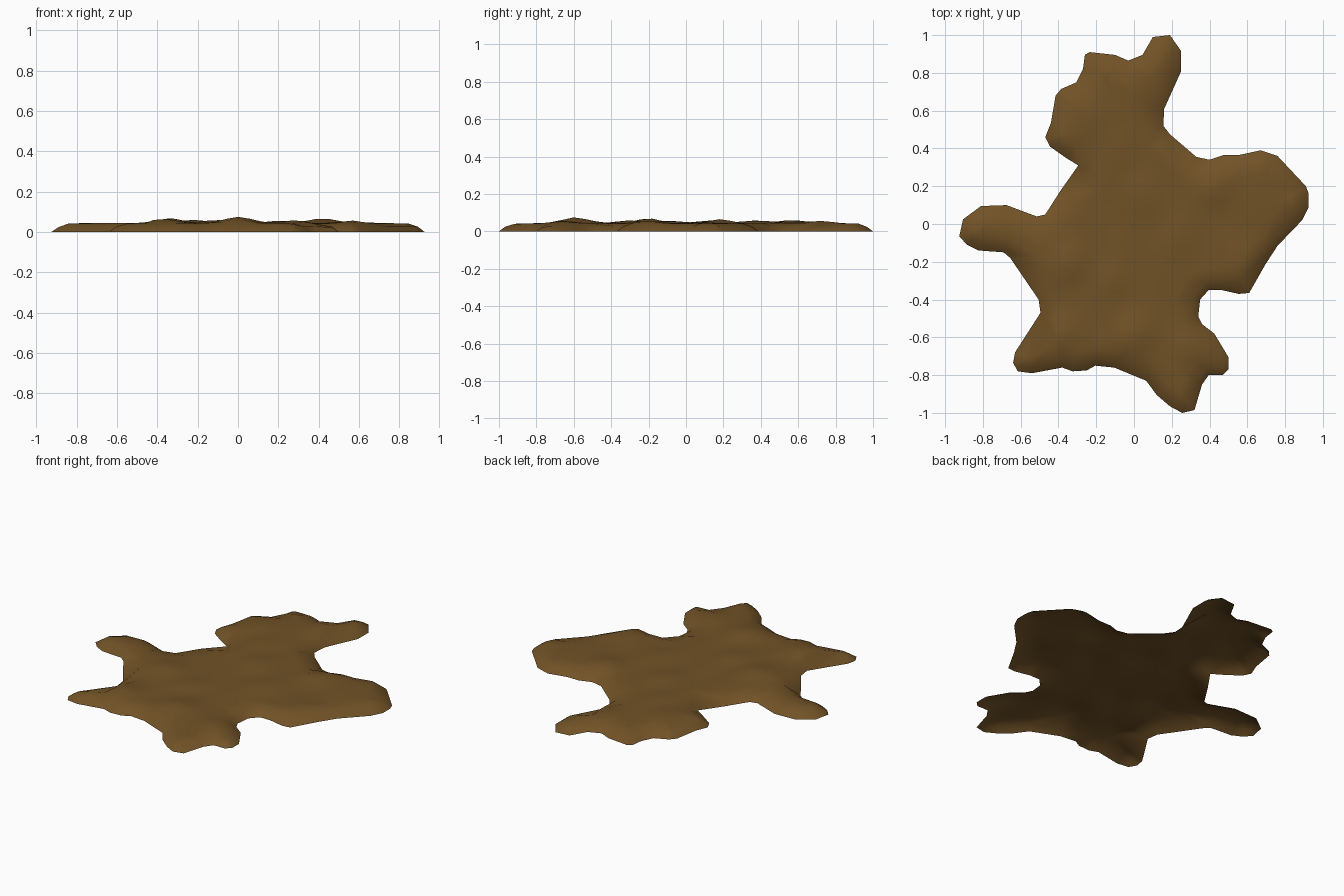
import bpy, bmesh, math
from mathutils import Vector
from mathutils.geometry import delaunay_2d_cdt, intersect_point_line

if "Cube" in bpy.data.objects:
    bpy.data.objects.remove(bpy.data.objects["Cube"])

# Outline of the patch, clockwise seen from above
OUTLINE = [Vector(p) for p in (
    (.10, .99), (.19, 1.0), (.25, .915), (.25, .81), (.16, .61), (.155, .52), (.19, .475),
    (.33, .355), (.40, .34), (.475, .365), (.555, .365), (.67, .39), (.76, .36), (.91, .20),
    (.925, .16), (.925, .09), (.89, .02), (.76, -.115), (.695, -.215), (.61, -.365),
    (.555, -.37), (.465, -.35), (.395, -.35), (.35, -.40), (.34, -.49), (.36, -.53),
    (.425, -.58), (.50, -.705), (.50, -.77), (.47, -.80), (.395, -.80), (.36, -.85),
    (.32, -.985), (.255, -1.0), (.19, -.965), (.12, -.905), (.065, -.83), (-.105, -.76),
    (-.205, -.75), (-.25, -.775), (-.325, -.78), (-.38, -.76), (-.54, -.79), (-.615, -.78),
    (-.64, -.735), (-.63, -.68), (-.495, -.47), (-.505, -.40), (-.655, -.18), (-.69, -.15),
    (-.825, -.14), (-.885, -.11), (-.925, -.065), (-.905, .025), (-.81, .095), (-.675, .10),
    (-.515, .04), (-.47, .05), (-.39, .175), (-.295, .31), (-.36, .35), (-.445, .41),
    (-.47, .46), (-.44, .535), (-.415, .68), (-.385, .715), (-.305, .75), (-.27, .82),
    (-.26, .895), (-.235, .91), (-.10, .895), (-.03, .865), (.045, .895))]
N = len(OUTLINE)

# Lumps on the surface: x, y, extra height, radius
LUMPS = [(0, -.6, .03, .10), (-.33, -.2, .025, .09), (-.1, -.3, .016, .08),
         (.42, .2, .022, .10), (.6, -.22, .018, .08), (.02, .15, .012, .12),
         (-.22, .55, .016, .10), (.02, .72, .012, .09), (-.38, -.58, .02, .09),
         (.2, -.1, .012, .10), (.3, -.65, .012, .08), (-.1, .38, .014, .09)]


def edge_distance(p):
    best = 9.0
    for i in range(N):
        a, b = OUTLINE[i], OUTLINE[(i + 1) % N]
        t = max(0, min(1, (p - a).dot(b - a) / (b - a).length_squared))
        best = min(best, (p - a - (b - a) * t).length)
    return best


def inside(p):
    hit = False
    for i in range(N):
        a, b = OUTLINE[i], OUTLINE[(i + 1) % N]
        if (a.y > p.y) != (b.y > p.y) and p.x < a.x + (p.y - a.y) * (b.x - a.x) / (b.y - a.y):
            hit = not hit
    return hit


def height(p):
    d = edge_distance(p)
    t = min(1, d / .085)
    z = .041 * (1 - (1 - t) ** 2)
    f = max(0, min(1, (d - .03) / .1))
    for x, y, h, r in LUMPS:
        z += f * h * math.exp(-((p.x - x) ** 2 + (p.y - y) ** 2) / r ** 2)
    return z + f * .003 * (1 + math.sin(17 * p.x + 4 * p.y) * math.sin(15 * p.y - 5 * p.x))


# Points: rim, two sloping rings inside it, then a staggered grid
points = list(OUTLINE)
for inset in (.035, .085):
    for i in range(N):
        along = (OUTLINE[(i + 1) % N] - OUTLINE[i - 1]).normalized()
        p = OUTLINE[i] + Vector((along.y, -along.x)) * inset
        if inside(p) and edge_distance(p) > inset * .8:
            points.append(p)
STEP = .06
for j in range(-16, 17):
    for i in range(-16, 17):
        p = Vector(((i + .5 * (j % 2)) * STEP, j * STEP))
        if inside(p) and edge_distance(p) > .11:
            points.append(p)

rim = [(i, (i + 1) % N) for i in range(N)]
verts, _, faces, *_ = delaunay_2d_cdt(points, rim, [], 1, 1e-4)

# Mud patch: a thin open sheet, smooth shaded
bm = bmesh.new()
bverts = [bm.verts.new((v.x, v.y, height(v))) for v in verts]
for f in faces:
    bm.faces.new([bverts[k] for k in f])
bm.normal_update()
for f in bm.faces:
    f.smooth = True
    if f.normal.z < 0:
        f.normal_flip()
mesh = bpy.data.meshes.new("mud_patch")
bm.to_mesh(mesh)
bm.free()
mud = bpy.data.materials.new("mud brown")
mud.diffuse_color = (.165, .085, .02, 1)
mud.use_nodes = True
mud.node_tree.nodes["Principled BSDF"].inputs["Base Color"].default_value = mud.diffuse_color
mesh.materials.append(mud)
bpy.context.collection.objects.link(bpy.data.objects.new("mud_patch", mesh))
